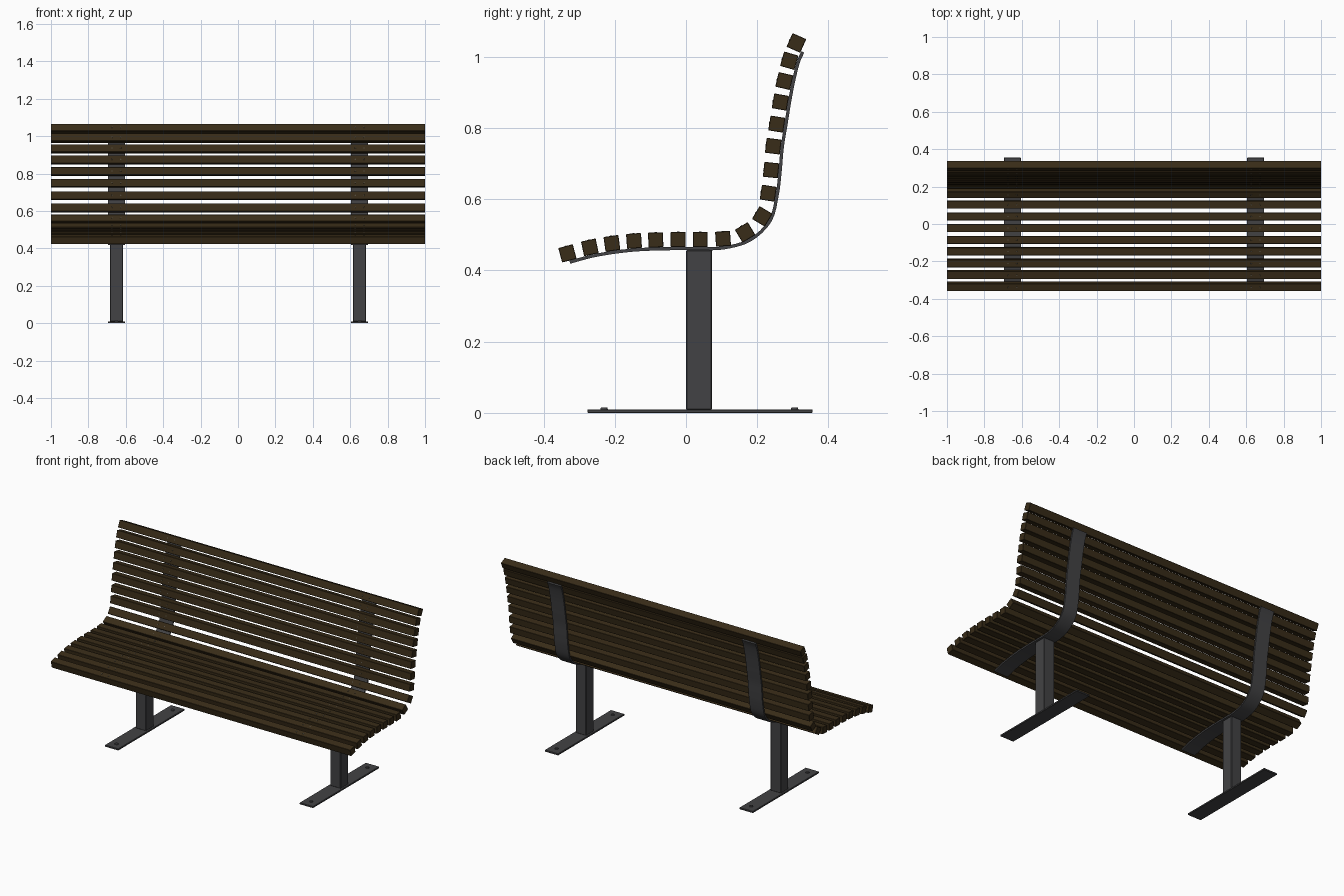
import bpy, bmesh
from math import radians, sin, cos
from mathutils import Matrix, Vector

if "Cube" in bpy.data.objects:
    bpy.data.objects.remove(bpy.data.objects["Cube"])


def material(name, rgb):
    m = bpy.data.materials.new(name)
    m.diffuse_color = (*rgb, 1)
    m.use_nodes = True
    m.node_tree.nodes["Principled BSDF"].inputs["Base Color"].default_value = m.diffuse_color
    return m


WOOD = material("dark_wood", (0.04, 0.025, 0.009))
METAL = material("dark_metal", (0.055, 0.055, 0.058))
SCREW = material("screw_metal", (0.10, 0.09, 0.07))


def finish(name, bm, mat, smooth=False):
    bmesh.ops.recalc_face_normals(bm, faces=bm.faces[:])
    me = bpy.data.meshes.new(name)
    bm.to_mesh(me)
    bm.free()
    me.materials.append(mat)
    ob = bpy.data.objects.new(name, me)
    bpy.context.collection.objects.link(ob)
    if smooth:
        bpy.ops.object.select_all(action='DESELECT')
        ob.select_set(True)
        bpy.context.view_layer.objects.active = ob
        bpy.ops.object.shade_smooth_by_angle(angle=radians(35))
    return ob


def box(name, center, size, mat, tilt=0.0, bevel=0.0015):
    bm = bmesh.new()
    bmesh.ops.create_cube(bm, size=1, matrix=Matrix.Diagonal((*size, 1)))
    bmesh.ops.bevel(bm, geom=bm.edges[:], offset=bevel, segments=1, affect='EDGES')
    bm.transform(Matrix.Translation(center) @ Matrix.Rotation(tilt, 4, 'X'))
    return finish(name, bm, mat)


# Slat centres (y, z) and tilt in degrees, from front edge to top of back
SLATS = [(-.333, .448, 15), (-.270, .465, 12), (-.208, .476, 8), (-.146, .483, 4),
         (-.085, .486, 1), (-.022, .487, 0), (.040, .487, 0), (.104, .489, 4),
         (.166, .507, 31), (.214, .552, 59), (.231, .617, 81), (.239, .682, 84),
         (.245, .749, 83), (.255, .811, 81), (.265, .873, 80), (.276, .932, 77),
         (.290, .989, 74), (.310, 1.039, 66)]
S = 0.042      # slat thickness
T = 0.009      # strap thickness
STRAP_X = 0.65

# Wooden slats
for i, (y, z, a) in enumerate(SLATS):
    box(f"slat_{i + 1}", (0, y, z), (2.0, S, S), WOOD, radians(a))

# Screw heads, two per strap on every slat
bm = bmesh.new()
for y, z, a in SLATS:
    r = radians(a)
    n = Vector((0, -sin(r), cos(r)))
    for sx in (-1, 1):
        for dx in (-.023, .023):
            p = Vector((sx * STRAP_X + dx, y, z)) + n * (S / 2)
            bmesh.ops.create_cone(bm, cap_ends=True, segments=10, radius1=.004,
                                  radius2=.003, depth=.002,
                                  matrix=Matrix.Translation(p) @ Matrix.Rotation(r, 4, 'X'))
finish("slat_screws", bm, SCREW)

# Path of the bent strap hugging the underside of the slats
keys = []
for y, z, a in SLATS:
    r = radians(a)
    keys.append(Vector((y, z)) + Vector((sin(r), -cos(r))) * (S / 2 + T / 2))
keys[-1] = Vector((.328, 1.014))


def catmull(p, steps=4):
    q = [2 * p[0] - p[1]] + p + [2 * p[-1] - p[-2]]
    out = []
    for i in range(1, len(q) - 2):
        a, b, c, d = q[i - 1:i + 3]
        for k in range(steps):
            t = k / steps
            out.append(.5 * (2 * b + (c - a) * t + (2 * a - 5 * b + 4 * c - d) * t * t
                             + (3 * b - a - 3 * c + d) * t ** 3))
    return out + [p[-1]]


path = catmull(keys)


def strap(name, x, width=.09):
    bm = bmesh.new()
    rings = []
    for i, p in enumerate(path):
        d = (path[min(i + 1, len(path) - 1)] - path[max(i - 1, 0)]).normalized()
        n = Vector((-d.y, d.x)) * (T / 2)
        rings.append([bm.verts.new((x + sx * width / 2, *(p + n * sn)))
                      for sx, sn in ((-1, -1), (1, -1), (1, 1), (-1, 1))])
    for a, b in zip(rings, rings[1:]):
        for k in range(4):
            bm.faces.new((a[k], a[(k + 1) % 4], b[(k + 1) % 4], b[k]))
    bm.faces.new(rings[0])
    bm.faces.new(rings[-1])
    finish(name, bm, METAL, smooth=True)


# Metal supports: strap, post, foot plate and anchor bolts on each side
for side, x in (("left", -STRAP_X), ("right", STRAP_X)):
    strap(f"{side}_strap", x)
    box(f"{side}_post", (x, .037, .233), (.07, .073, .449), METAL, bevel=.003)
    box(f"{side}_foot_plate", (x, .039, .005), (.09, .632, .01), METAL)
    bm = bmesh.new()
    for y in (-.23, .305):
        bmesh.ops.create_cone(bm, cap_ends=True, segments=12, radius1=.011, radius2=.009,
                              depth=.006, matrix=Matrix.Translation((x, y, .012)))
    finish(f"{side}_anchor_bolts", bm, METAL)
